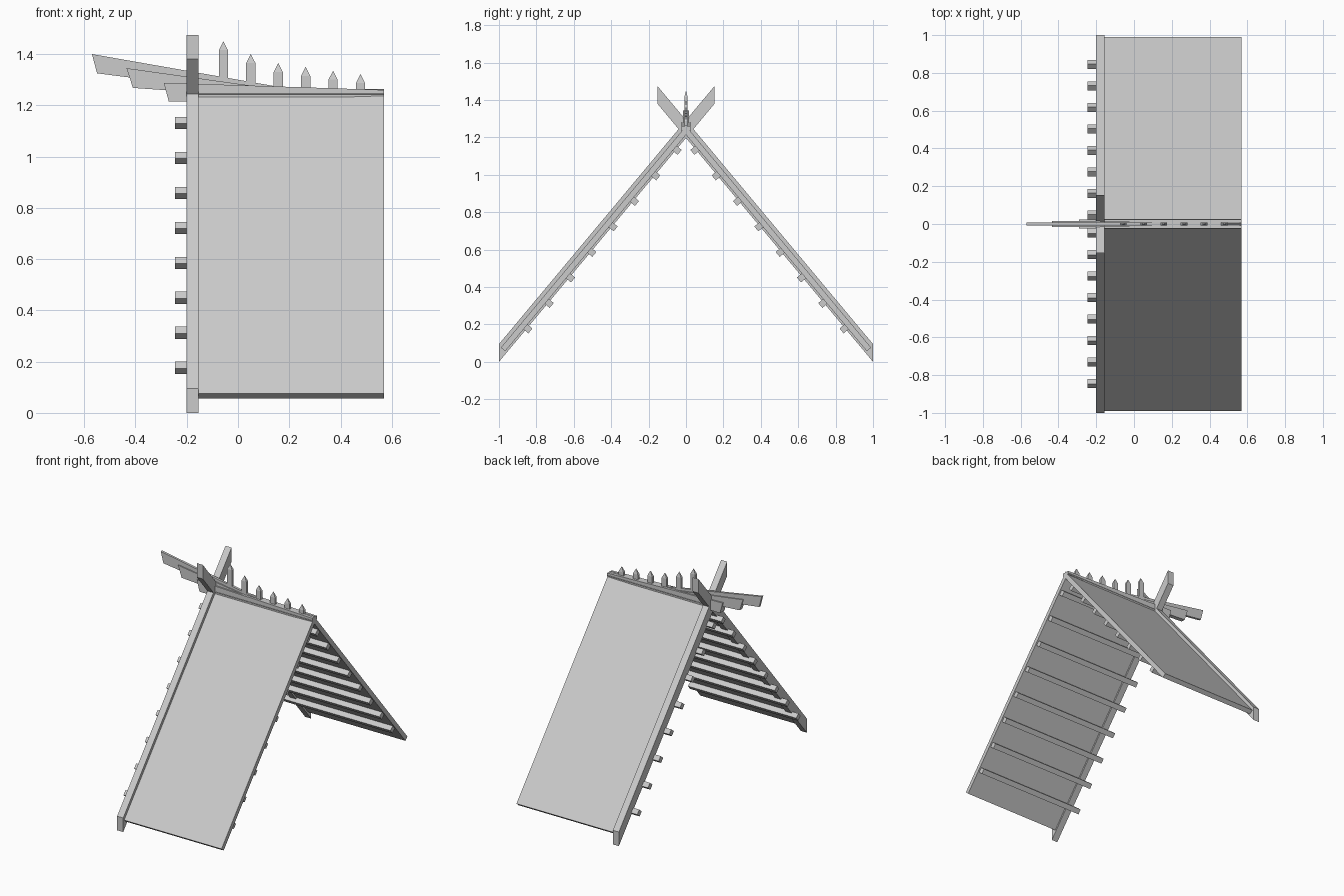
import bpy
import math
from mathutils import Vector

cube = bpy.data.objects.get("Cube")
if cube:
    bpy.data.objects.remove(cube, do_unlink=True)

grey = bpy.data.materials.new("plain grey")
grey.use_nodes = True
colour = (0.6, 0.6, 0.6, 1)
grey.diffuse_color = colour
grey.node_tree.nodes["Principled BSDF"].inputs["Base Color"].default_value = colour


def add_mesh(name, verts, faces):
    mesh = bpy.data.meshes.new(name)
    mesh.from_pydata(verts, [], faces)
    mesh.materials.append(grey)
    obj = bpy.data.objects.new(name, mesh)
    bpy.context.collection.objects.link(obj)
    return obj


def prism(name, profile, start, end, place):
    """Extrude a 2D profile from start to end; place maps (u, v, depth) to xyz."""
    n = len(profile)
    verts = [place(u, v, d) for d in (start, end) for u, v in profile]
    faces = [tuple(range(n))[::-1], tuple(range(n, 2 * n))]
    faces += [(i, (i + 1) % n, n + (i + 1) % n, n + i) for i in range(n)]
    obj = add_mesh(name, verts, faces)
    # Consistent outward normals
    import bmesh
    bm = bmesh.new()
    bm.from_mesh(obj.data)
    bmesh.ops.recalc_face_normals(bm, faces=bm.faces)
    bm.to_mesh(obj.data)
    bm.free()
    return obj


SLOPE = 1.197
angle = math.atan(SLOPE)
along = Vector((math.cos(angle), math.sin(angle)))    # up the slope
inward = Vector((math.sin(angle), -math.cos(angle)))  # into the house
PANEL_TOP, PANEL_UNDER = 0.02, 0.05                   # depths below rafter top
eave = Vector((-1, 0.095))


def slope_box(s0, s1, d0, d1):
    return [tuple(eave + along * s + inward * d)
            for s, d in ((s0, d0), (s1, d0), (s1, d1), (s0, d1))]


for side, label in ((1, "front"), (-1, "back")):
    def across(u, v, d, side=side):
        return (d, side * u, v)

    # Crossed gable rafter with plumb-cut ends
    tip = 0.153
    rise = (1 + tip) * SLOPE
    rafter = [(-1, 0), (-1, 0.095), (tip, 0.095 + rise), (tip, rise)]
    prism(label + "_rafter", rafter, -0.2, -0.155, across)

    # Roof panel, recessed below the rafter top
    length = 1 / along.x
    prism(label + "_roof_panel",
          slope_box(-0.008, length - 0.02, PANEL_TOP, PANEL_UNDER),
          -0.155, 0.57, across)

    # Battens under the panel
    for i in range(8):
        height = 0.176 + i * 0.1364
        depth = PANEL_UNDER + 0.017
        s = (height - eave.y - inward.y * depth) / along.y
        prism(f"{label}_batten_{i + 1}",
              slope_box(s - 0.017, s + 0.017, PANEL_UNDER, PANEL_UNDER + 0.034),
              -0.245, 0.56, across)


def lengthwise(u, v, d):
    return (u, d, v)


# Ridge beam and the two stepped horn boards
boards = {
    "ridge_beam": (0.024, [(-0.29, 1.288), (0.57, 1.26), (0.57, 1.237),
                           (-0.155, 1.215), (-0.27, 1.215)]),
    "middle_horn_board": (0.015, [(-0.435, 1.345), (0.1, 1.27),
                                  (-0.15, 1.25), (-0.41, 1.268)]),
    "long_horn_board": (0.008, [(-0.57, 1.4), (0, 1.3), (0.2, 1.265),
                                (-0.2, 1.28), (-0.55, 1.325)]),
}
for name, (half, profile) in boards.items():
    prism(name, profile, -half, half, lengthwise)

# Pointed ridge pegs, shrinking towards the rear end
for i, top in enumerate((1.45, 1.4, 1.365, 1.35, 1.335, 1.322)):
    x, w, t, shoulder = -0.057 + i * 0.107, 0.018, 0.009, top - 0.035
    corners = ((-w, -t), (w, -t), (w, t), (-w, t))
    verts = [(x + a, b, z) for z in (1.25, shoulder) for a, b in corners]
    verts.append((x, 0, top))
    faces = [(3, 2, 1, 0)]
    for k in range(4):
        n = (k + 1) % 4
        faces += [(k, n, n + 4, k + 4), (k + 4, n + 4, 8)]
    add_mesh(f"ridge_peg_{i + 1}", verts, faces)
